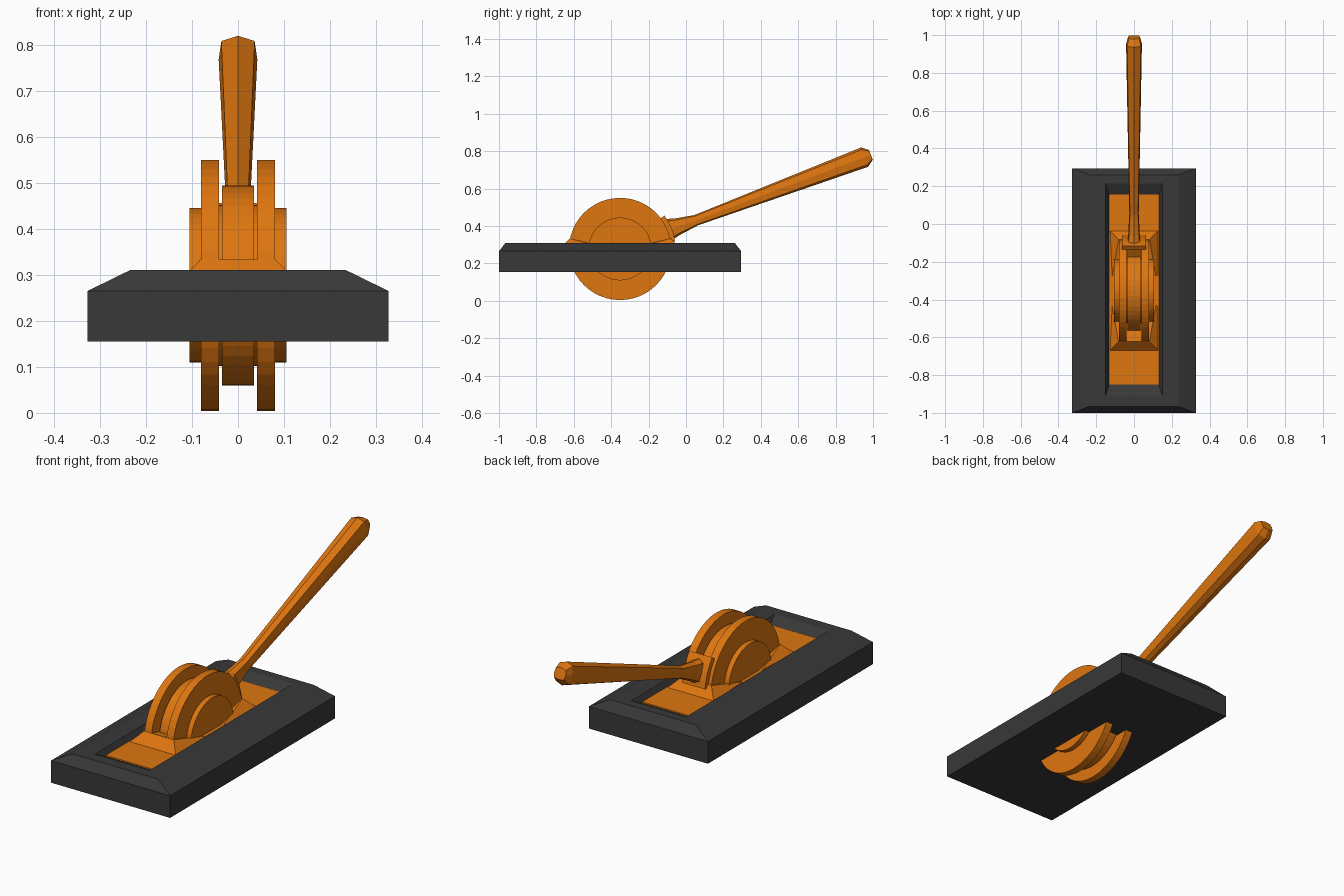
import bpy, bmesh, math
from mathutils import Vector

if "Cube" in bpy.data.objects:
    bpy.data.objects.remove(bpy.data.objects["Cube"])

CY, CZ = -0.3525, 0.277      # wheel axle position


def material(name, color):
    m = bpy.data.materials.new(name)
    m.diffuse_color = color
    m.use_nodes = True
    m.node_tree.nodes["Principled BSDF"].inputs["Base Color"].default_value = m.diffuse_color
    return m


ORANGE = material("orange", (0.73, 0.18, 0.005, 1))
DARK = material("dark_grey", (0.04, 0.04, 0.04, 1))


def loft(name, rings, mat):
    """Skin equal-length rings of points into a closed solid."""
    bm = bmesh.new()
    loops = [[bm.verts.new(p) for p in r] for r in rings]
    n = len(loops[0])
    for a, b in zip(loops, loops[1:]):
        for i in range(n):
            j = (i + 1) % n
            bm.faces.new((a[i], a[j], b[j], b[i]))
    bm.faces.new(loops[0][::-1])
    bm.faces.new(loops[-1])
    bmesh.ops.recalc_face_normals(bm, faces=bm.faces)
    me = bpy.data.meshes.new(name)
    bm.to_mesh(me)
    bm.free()
    me.materials.append(mat)
    ob = bpy.data.objects.new(name, me)
    bpy.context.collection.objects.link(ob)
    return ob


def rect(hx, y0, y1, z):
    return [(-hx, y0, z), (hx, y0, z), (hx, y1, z), (-hx, y1, z)]


def disc(name, x0, x1, radius, sides=48):
    def ring(x):
        return [(x, CY + radius * math.cos(t), CZ + radius * math.sin(t))
                for t in (2 * math.pi * i / sides for i in range(sides))]
    return loft(name, [ring(x0), ring(x1)], ORANGE)


# Bevelled base frame with a shallow recess
loft("base_frame", [
    rect(0.327, -1.0, 0.295, 0.155),
    rect(0.327, -1.0, 0.295, 0.265),
    rect(0.235, -0.965, 0.26, 0.31),
    rect(0.15, -0.91, 0.215, 0.31),
    rect(0.132, -0.85, 0.155, 0.28)], DARK)

# Coloured floor in the recess
loft("recess_floor", [rect(0.132, -0.85, 0.155, 0.27),
                      rect(0.132, -0.85, 0.155, 0.286)], ORANGE)

# Sloped fairings at both ends of the wheel slot
for label, s in (("front", -1), ("rear", 1)):
    loft(label + "_fairing", [
        rect(0.132, CY + s * 0.06, CY + s * 0.322, 0.28),
        [(-0.115, CY + s * 0.08, 0.287), (0.115, CY + s * 0.08, 0.287),
         (0.082, CY + s * 0.27, 0.333), (-0.082, CY + s * 0.27, 0.333)]], ORANGE)

# Wheels and axle
disc("centre_wheel", -0.035, 0.035, 0.217)
disc("axle_hub", -0.105, 0.105, 0.168)
disc("inner_hub", -0.045, 0.045, 0.175)
for label, s in (("left", -1), ("right", 1)):
    disc(label + "_wheel", s * 0.041, s * 0.08, 0.273)


# Curved mounting saddle where the handle meets the wheels
def saddle(name, hw, r0, r1, a0, a1, steps=4):
    rings = []
    for i in range(steps + 1):
        t = math.radians(a0 + (a1 - a0) * i / steps)
        c, s = math.cos(t), math.sin(t)
        rings.append([(x, CY + r * c, CZ + r * s)
                      for x, r in ((-hw, r0), (hw, r0), (hw, r1), (-hw, r1))])
    return loft(name, rings, ORANGE)


saddle("saddle_plate", 0.063, 0.27, 0.297, 8, 37)
saddle("saddle_tenon", 0.034, 0.2, 0.28, 10, 35)

# Faceted tapering handle: (y, z, half width, half height)
TILT = math.radians(20.6)
UP = Vector((0, -math.sin(TILT), math.cos(TILT)))
SECTION = [(0, 1), (0.86, 0.78), (1, 0), (0.86, -0.78),
           (0, -1), (-0.86, -0.78), (-1, 0), (-0.86, 0.78)]
STATIONS = [(-0.09, 0.383, 0.034, 0.058), (-0.045, 0.397, 0.03, 0.046),
            (0.055, 0.431, 0.025, 0.029), (0.955, 0.768, 0.042, 0.055),
            (0.989, 0.78, 0.032, 0.028)]
loft("handle", [[Vector((u * hw, y, z)) + UP * (v * hh) for u, v in SECTION]
                for y, z, hw, hh in STATIONS], ORANGE)
